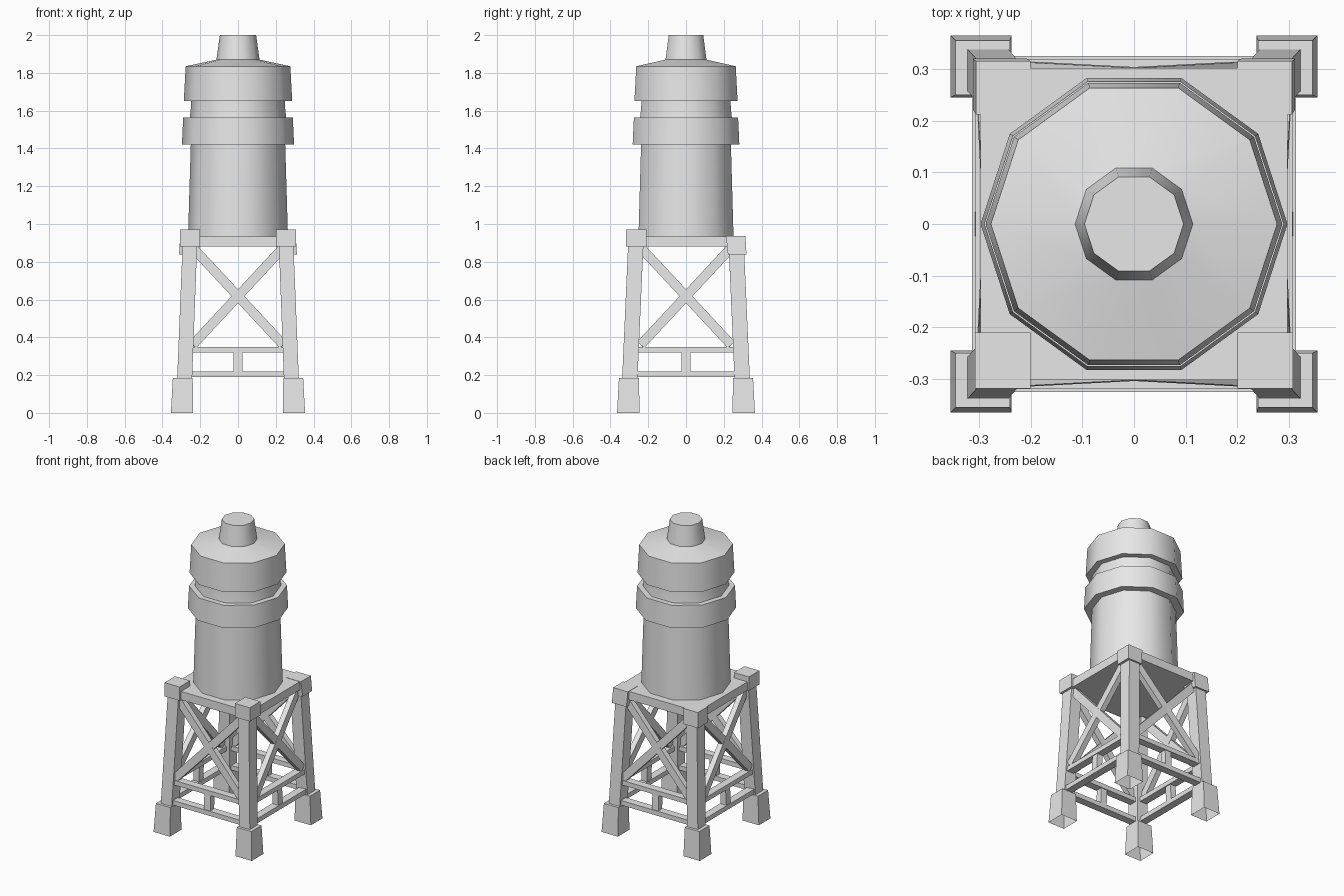
import bpy, bmesh, math
from mathutils import Vector

cube = bpy.data.objects.get("Cube")
if cube:
    bpy.data.objects.remove(cube, do_unlink=True)

grey = bpy.data.materials.new("plain grey")
grey.use_nodes = True
grey.diffuse_color = (0.8, 0.8, 0.8, 1)
grey.node_tree.nodes["Principled BSDF"].inputs["Base Color"].default_value = (0.8, 0.8, 0.8, 1)


def finish(name, bm, smooth=False):
    bmesh.ops.recalc_face_normals(bm, faces=bm.faces)
    mesh = bpy.data.meshes.new(name)
    bm.to_mesh(mesh)
    bm.free()
    mesh.materials.append(grey)
    obj = bpy.data.objects.new(name, mesh)
    bpy.context.collection.objects.link(obj)
    if smooth:
        bpy.ops.object.select_all(action="DESELECT")
        obj.select_set(True)
        bpy.context.view_layer.objects.active = obj
        bpy.ops.object.shade_smooth_by_angle(angle=math.radians(40))
    return obj


def loft(name, rings, closed_bottom=True, smooth=False):
    """Skin a stack of equal rings and cap the ends."""
    bm = bmesh.new()
    loops = [[bm.verts.new(p) for p in ring] for ring in rings]
    n = len(loops[0])
    for low, high in zip(loops, loops[1:]):
        for i in range(n):
            j = (i + 1) % n
            bm.faces.new((low[i], low[j], high[j], high[i]))
    bm.faces.new(loops[-1])
    if closed_bottom:
        bm.faces.new(loops[0][::-1])
    return finish(name, bm, smooth)


def rect(x0, x1, y0, y1, z):
    return [(x0, y0, z), (x1, y0, z), (x1, y1, z), (x0, y1, z)]


def decagon(r, z):
    return [(r * math.cos(math.tau * i / 10), r * math.sin(math.tau * i / 10), z)
            for i in range(10)]


def beam(name, a, b, width, depth, outward):
    """Rectangular bar from a to b, with its depth along the outward direction."""
    a, b = Vector(a), Vector(b)
    axis = (b - a).normalized()
    side = axis.cross(Vector(outward)).normalized() * width / 2
    out = side.cross(axis).normalized() * depth / 2
    return loft(name, [[p - side - out, p + side - out, p + side + out, p - side + out]
                       for p in (a, b)])


# Tank, collar, upper drum, roof and chimney, turned from one profile
profile = [(0.265, 0.92), (0.25, 1.42), (0.297, 1.42), (0.29, 1.565),
           (0.255, 1.565), (0.25, 1.61), (0.248, 1.65), (0.287, 1.65),
           (0.277, 1.835), (0.114, 1.87), (0.096, 2.0)]
loft("tank", [decagon(r, z) for r, z in profile], smooth=True)

# Deck
loft("deck", [rect(-0.297, 0.297, -0.302, 0.302, z) for z in (0.88, 0.935)])

# Corner feet, legs and caps
for sy, end in ((-1, "front"), (1, "back")):
    for sx, hand in ((-1, "right"), (1, "left")):
        tag = end + "_" + hand

        def corner(x0, x1, y0, y1, z):
            return rect(sx * x0, sx * x1, sy * y0, sy * y1, z)

        loft("foot_" + tag, [corner(0.237, 0.355, 0.245, 0.365, 0),
                             corner(0.24, 0.345, 0.25, 0.355, 0.185)], closed_bottom=False)
        loft("leg_" + tag, [corner(0.243, 0.322, 0.257, 0.338, 0.18),
                            corner(0.216, 0.293, 0.225, 0.306, 0.9)])
        if sy < 0:
            cap = [corner(0.2, 0.308, 0.21, 0.318, z) for z in (0.88, 0.97)]
        else:
            cap = [corner(0.207, 0.312, 0.222, 0.32, 0.838),
                   corner(0.2, 0.306, 0.212, 0.315, 0.937)]
        loft("cap_" + tag, cap)

# Rails, short post and crossed braces on each of the four sides
for k, name in enumerate(("front", "left", "back", "right")):
    turn = k * math.pi / 2
    u_dir = Vector((math.cos(turn), math.sin(turn), 0))
    out = Vector((math.sin(turn), -math.cos(turn), 0))
    inset = 0.012 * (k % 2)

    def at(u, d, z):
        return u_dir * u + out * (d - inset) + Vector((0, 0, z))

    for label, d, z in (("lower", 0.3, 0.205), ("upper", 0.294, 0.335)):
        beam(f"{label}_rail_{name}", at(-0.26, d, z), at(0.26, d, z), 0.03, 0.05, out)
    beam("rail_post_" + name, at(0, 0.3, 0.21), at(0, 0.294, 0.33), 0.046, 0.04, out)
    for s, label in ((-1, "rising"), (1, "falling")):
        beam(f"{label}_brace_{name}", at(-s * 0.235, 0.273, 0.87),
             at(s * 0.24, 0.298, 0.36), 0.05, 0.035, out)
